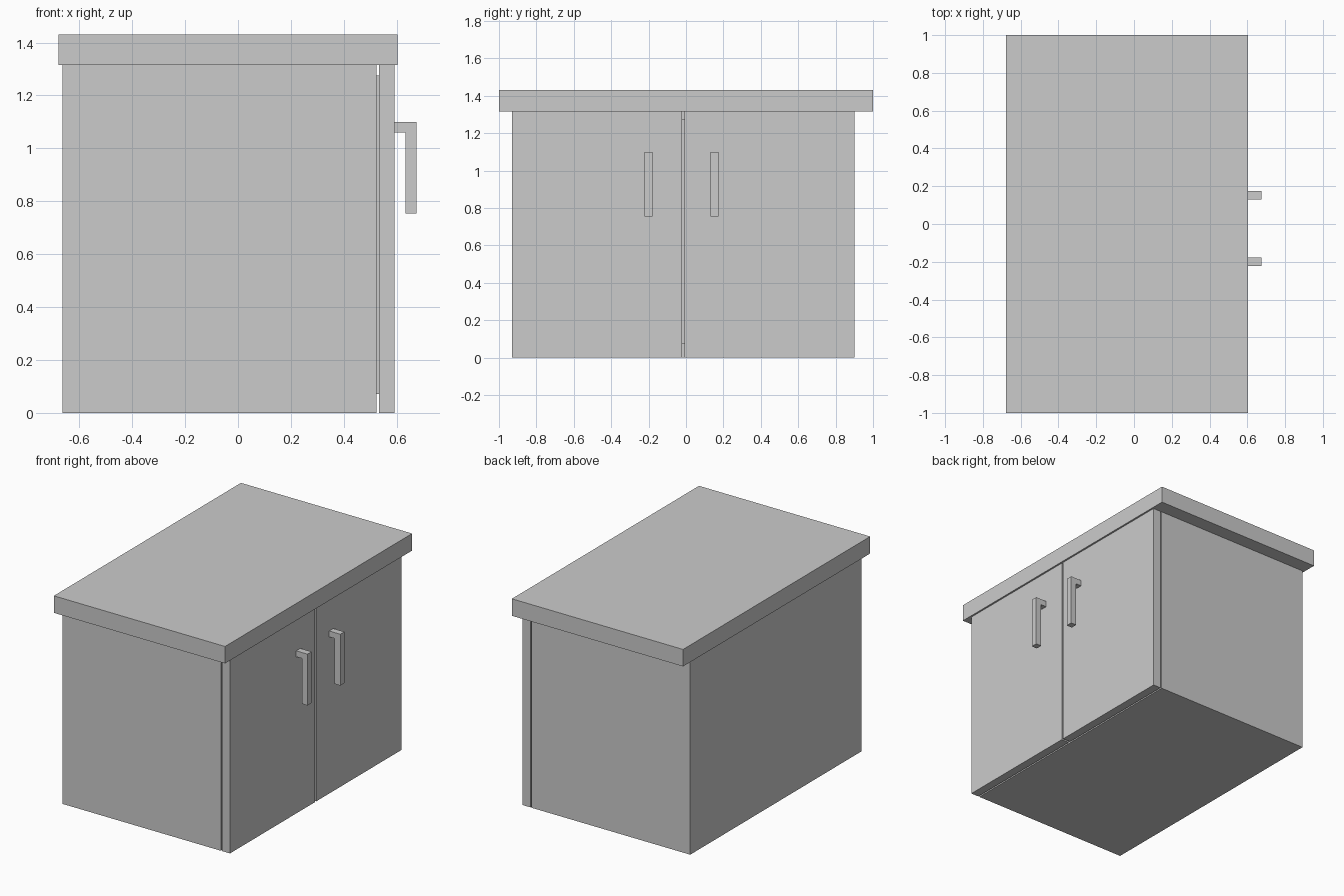
import bpy, bmesh

if "Cube" in bpy.data.objects:
    bpy.data.objects.remove(bpy.data.objects["Cube"])


def prism(name, profile, y0, y1):
    """Extrude an x-z profile along y from y0 to y1."""
    bm = bmesh.new()
    face = bm.faces.new([bm.verts.new((x, y0, z)) for x, z in profile])
    ext = bmesh.ops.extrude_face_region(bm, geom=[face])
    verts = [v for v in ext["geom"] if isinstance(v, bmesh.types.BMVert)]
    bmesh.ops.translate(bm, verts=verts, vec=(0, y1 - y0, 0))
    bmesh.ops.recalc_face_normals(bm, faces=bm.faces)
    mesh = bpy.data.meshes.new(name)
    bm.to_mesh(mesh)
    bm.free()
    obj = bpy.data.objects.new(name, mesh)
    bpy.context.collection.objects.link(obj)
    return obj


def box(name, x, y, z):
    return prism(name, [(x[0], z[0]), (x[1], z[0]), (x[1], z[1]), (x[0], z[1])], *y)


# Carcass and overhanging worktop
BODY_TOP = 1.315
box("cabinet_body", (-0.663, 0.523), (-0.93, 0.902), (0, BODY_TOP))
box("worktop", (-0.678, 0.603), (-1, 1), (BODY_TOP, 1.43))

# Thin seal between carcass and doors
box("door_seal", (0.523, 0.533), (-0.89, 0.862), (0.072, 1.275))

# Pair of doors, each with an L-shaped pull
HANDLE = [(0.591, 1.10), (0.675, 1.10), (0.675, 0.753),
          (0.633, 0.753), (0.633, 1.06), (0.591, 1.06)]
MID = -0.0145
for side, sign in (("left", -1), ("right", 1)):
    box(f"{side}_door", (0.533, 0.591),
        sorted((MID + sign * 0.007, MID + sign * 0.9155)), (0, BODY_TOP))
    y = -0.024 + sign * 0.176
    prism(f"{side}_handle", HANDLE, y - 0.022, y + 0.022)
